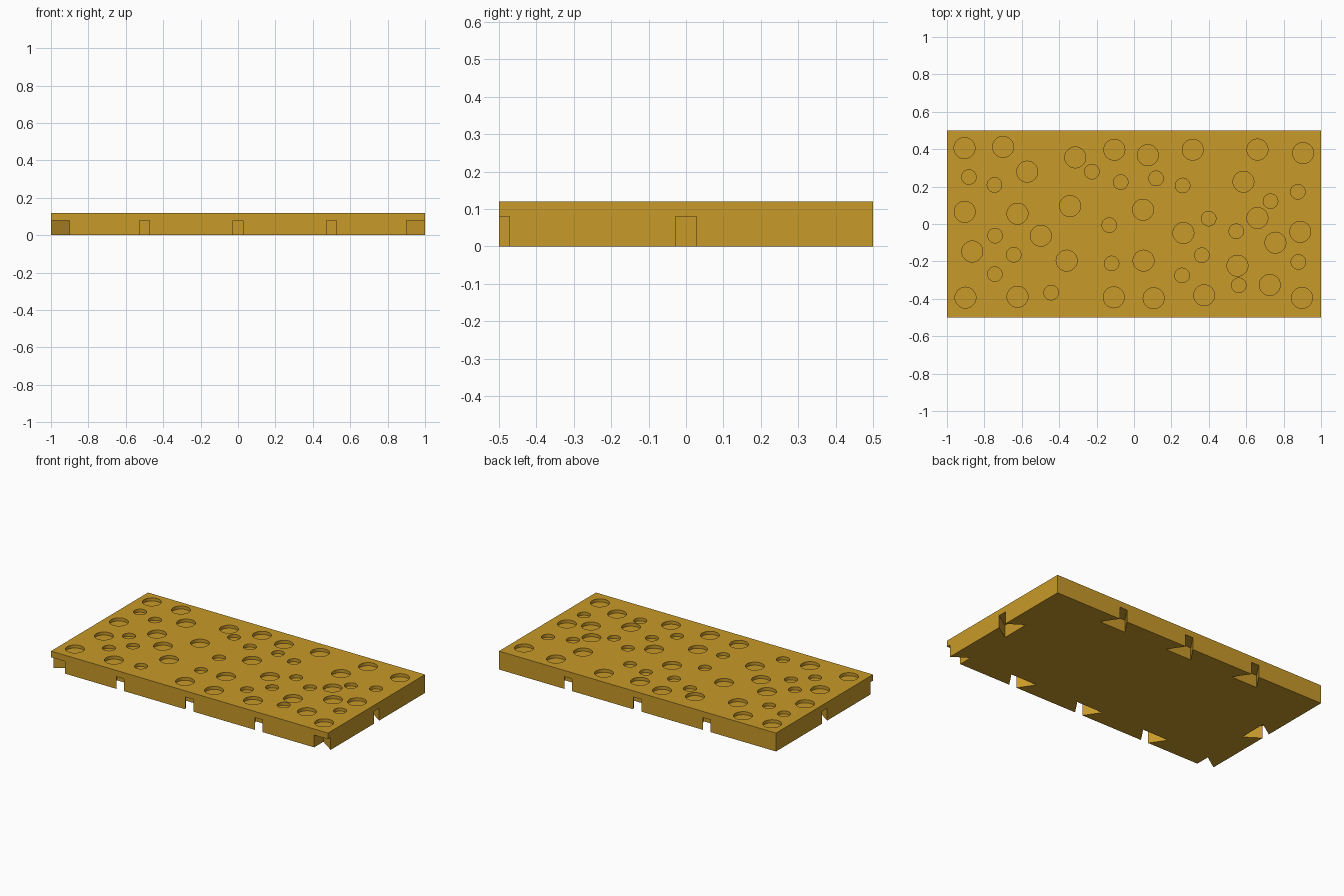
import bpy, bmesh
from math import cos, sin, pi
from mathutils import Matrix

if "Cube" in bpy.data.objects:
    bpy.data.objects.remove(bpy.data.objects["Cube"])

LENGTH, WIDTH, HEIGHT = 2.0, 1.0, 0.12
NOTCH_TOP, NOTCH_DEPTH, MOUTH, BASE = 0.08, 0.10, 0.0275, 0.095
DIMPLE_DEPTH = 0.02

LARGE, SMALL = 0.056, 0.039
large_dimples = [
    (-.906, .406), (-.70, .412), (-.905, .065), (-.571, .28), (-.314, .356),
    (-.865, -.147), (-.623, .055), (-.105, .397), (-.342, .096), (-.498, -.063),
    (-.901, -.394), (.074, .368), (.314, .397), (-.623, -.389), (-.36, -.196),
    (.048, .076), (.66, .398), (-.108, -.392), (.105, -.397), (.051, -.196),
    (.264, -.048), (.375, -.381), (.553, -.223), (.726, -.326), (.898, -.395),
    (.585, .226), (.66, .032), (.904, .379), (.756, -.10), (.889, -.042)]
small_dimples = [
    (-.883, .251), (-.746, .209), (-.743, -.062), (-.225, .28), (-.744, -.268),
    (-.643, -.164), (-.071, .224), (.118, .244), (-.132, -.006), (.26, .206),
    (-.443, -.367), (-.12, -.211), (.257, -.275), (.363, -.167), (.56, -.328),
    (.399, .029), (.547, -.039), (.73, .122), (.876, .172), (.879, -.203)]


def add_prism(bm, outline, z0, z1):
    low = [bm.verts.new((x, y, z0)) for x, y in outline]
    high = [bm.verts.new((x, y, z1)) for x, y in outline]
    bm.faces.new(low[::-1])
    bm.faces.new(high)
    n = len(outline)
    for i in range(n):
        j = (i + 1) % n
        bm.faces.new((low[i], low[j], high[j], high[i]))


def make_object(name, bm):
    bmesh.ops.recalc_face_normals(bm, faces=bm.faces)
    mesh = bpy.data.meshes.new(name)
    bm.to_mesh(mesh)
    bm.free()
    obj = bpy.data.objects.new(name, mesh)
    bpy.context.collection.objects.link(obj)
    return obj


def add_dovetail(bm, x, y, angle):
    # local +x points out of the slab edge
    turn = Matrix.Rotation(angle, 2)
    half = [(-NOTCH_DEPTH, -BASE), (0, -MOUTH), (0.03, -MOUTH)]
    outline = half + [(u, -v) for u, v in reversed(half)]
    points = []
    for u, v in outline:
        points.append((x + u * cos(angle) - v * sin(angle),
                       y + u * sin(angle) + v * cos(angle)))
    add_prism(bm, points, -0.05, NOTCH_TOP)


def cut(target, cutter):
    mod = target.modifiers.new("cut", 'BOOLEAN')
    mod.operation = 'DIFFERENCE'
    mod.solver = 'EXACT'
    mod.object = cutter
    bpy.context.view_layer.objects.active = target
    bpy.ops.object.modifier_apply(modifier=mod.name)
    bpy.data.objects.remove(cutter)


# Slab
bm = bmesh.new()
hx, hy = LENGTH / 2, WIDTH / 2
add_prism(bm, [(-hx, -hy), (hx, -hy), (hx, hy), (-hx, hy)], 0, HEIGHT)
slab = make_object("slab", bm)

# Dovetail notches under the long edges, short edges and front corners
bm = bmesh.new()
for x in (-0.5, 0, 0.5):
    add_dovetail(bm, x, -hy, -pi / 2)
    add_dovetail(bm, x, hy, pi / 2)
for y in (-0.5, 0):
    add_dovetail(bm, hx, y, 0)
    add_dovetail(bm, -hx, y, pi)
cut(slab, make_object("notch_cutter", bm))

# Round shallow dimples in the top
bm = bmesh.new()
for radius, centres in ((LARGE, large_dimples), (SMALL, small_dimples)):
    for cx, cy in centres:
        ring = [(cx + radius * cos(2 * pi * i / 32), cy + radius * sin(2 * pi * i / 32))
                for i in range(32)]
        add_prism(bm, ring, HEIGHT - DIMPLE_DEPTH, HEIGHT + 0.05)
cut(slab, make_object("dimple_cutter", bm))

# Golden colour
gold = bpy.data.materials.new("gold")
gold.diffuse_color = (0.58, 0.32, 0.022, 1)
gold.use_nodes = True
gold.node_tree.nodes["Principled BSDF"].inputs["Base Color"].default_value = gold.diffuse_color
slab.data.materials.clear()
slab.data.materials.append(gold)
